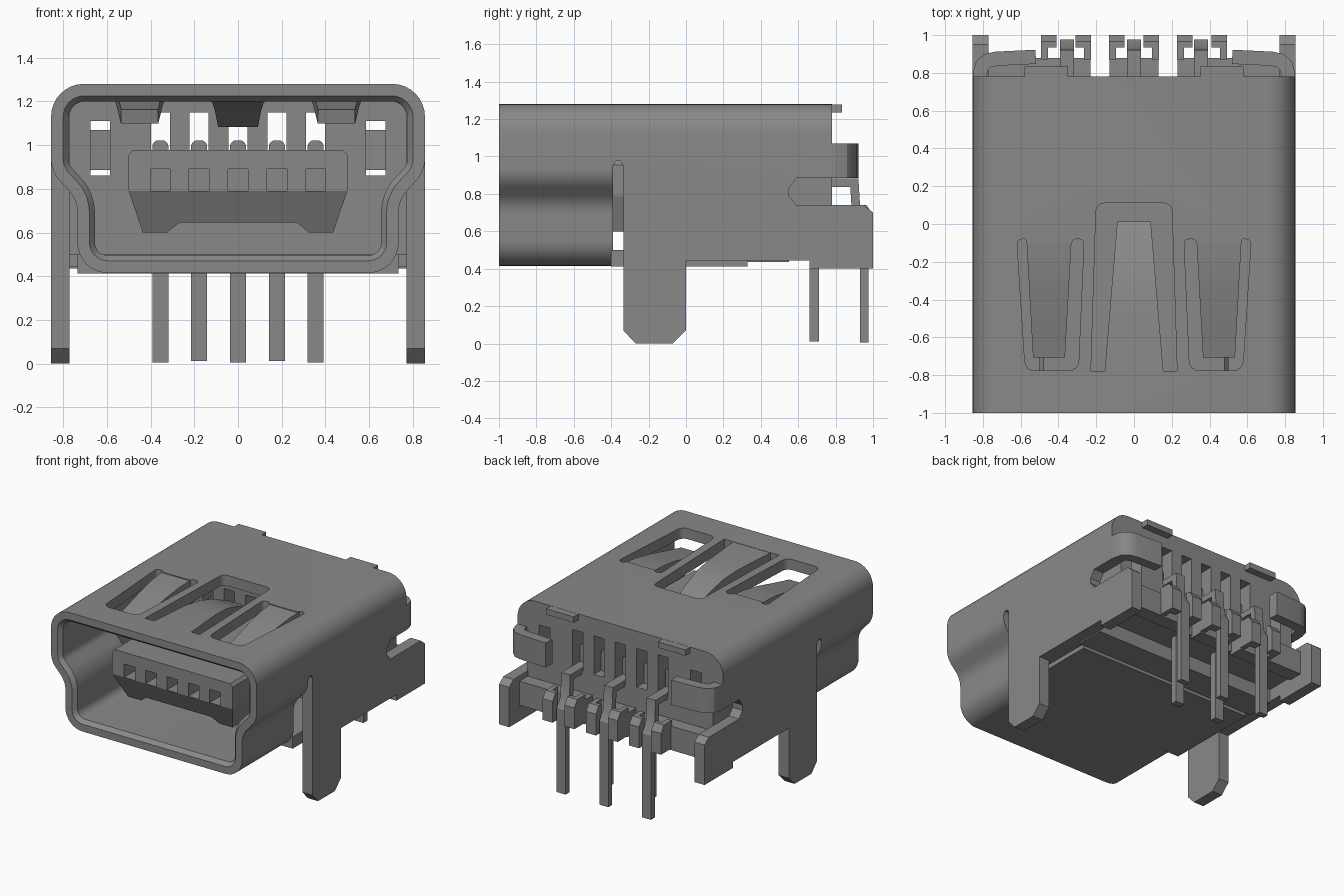
import bpy, bmesh, math
from mathutils import Vector

if "Cube" in bpy.data.objects:
    bpy.data.objects.remove(bpy.data.objects["Cube"])

GREY = (0.25, 0.25, 0.25, 1)
mat = bpy.data.materials.new("metal grey")
mat.use_nodes = True
mat.diffuse_color = GREY
mat.node_tree.nodes["Principled BSDF"].inputs["Base Color"].default_value = GREY
parts = []


def finish(name, bm):
    bmesh.ops.recalc_face_normals(bm, faces=bm.faces)
    me = bpy.data.meshes.new(name)
    bm.to_mesh(me)
    bm.free()
    me.materials.append(mat)
    ob = bpy.data.objects.new(name, me)
    bpy.context.collection.objects.link(ob)
    parts.append(ob)
    return ob


def prism(name, pts, axis, a, b, warp=None):
    """Extrude a 2D outline along an axis from a to b."""
    place = {"x": lambda p, t: (t, p[0], p[1]),
             "y": lambda p, t: (p[0], t, p[1]),
             "z": lambda p, t: (p[0], p[1], t)}[axis]
    bm = bmesh.new()
    r0 = [bm.verts.new(place(p, a)) for p in pts]
    r1 = [bm.verts.new(place(p, b)) for p in pts]
    bm.faces.new(r0)
    bm.faces.new(r1)
    for i in range(len(pts)):
        j = (i + 1) % len(pts)
        bm.faces.new((r0[i], r0[j], r1[j], r1[i]))
    if warp:
        for v in bm.verts:
            v.co = warp(v.co)
    return finish(name, bm)


def box(name, x0, x1, y0, y1, z0, z1):
    return prism(name, [(x0, y0), (x1, y0), (x1, y1), (x0, y1)], "z", z0, z1)


def mirror_pts(pts):
    return pts + [(-x, z) for x, z in reversed(pts)]


def fillet(corners, seg=8):
    """Round the corners (x, y, radius) of a closed outline."""
    out, n = [], len(corners)
    for i, (x, y, r) in enumerate(corners):
        p = Vector((x, y))
        if r == 0:
            out.append((x, y))
            continue
        u = (Vector(corners[i - 1][:2]) - p).normalized()
        w = (Vector(corners[(i + 1) % n][:2]) - p).normalized()
        half = u.angle(w) / 2
        c = p + (u + w).normalized() * r / math.sin(half)
        d0 = p + u * r / math.tan(half) - c
        d1 = p + w * r / math.tan(half) - c
        sweep = d0.angle_signed(d1)
        for k in range(seg + 1):
            t = -sweep * k / seg
            out.append((c.x + d0.x * math.cos(t) - d0.y * math.sin(t),
                        c.y + d0.x * math.sin(t) + d0.y * math.cos(t)))
    return out


def side_normals(path, closed):
    res, n = [], len(path)
    for i in range(n):
        p = Vector(path[i])
        a = Vector(path[i - 1]) if closed or i > 0 else None
        b = Vector(path[(i + 1) % n]) if closed or i < n - 1 else None
        d = [v.normalized() for v in ((p - a) if a else None, (b - p) if b else None) if v]
        m = sum(d, Vector((0, 0))).normalized()
        res.append(Vector((m.y, -m.x)) / max(0.4, m.dot(d[0])))
    return res


def offset(path, dist, closed=True):
    return [tuple(Vector(p) + n * dist for p, n in [(p, n)])[0][:]
            for p, n in zip(path, side_normals(path, closed))]


def ribbon(path, width):
    return offset(path, width / 2, False) + offset(path, -width / 2, False)[::-1]


def cut(ob, cutter, op="DIFFERENCE"):
    m = ob.modifiers.new("cut", "BOOLEAN")
    m.object, m.operation, m.solver = cutter, op, "EXACT"
    dg = bpy.context.evaluated_depsgraph_get()
    me = bpy.data.meshes.new_from_object(ob.evaluated_get(dg))
    ob.modifiers.clear()
    ob.data = me


def discard(ob):
    parts.remove(ob)
    bpy.data.objects.remove(ob)


# Front sleeve: stepped mouth outline with a chamfered lip
half = [(0.855, 1.28, .15), (0.855, 0.88, .15), (0.735, 0.75, .15), (0.735, 0.415, .14)]
outline = fillet(half + [(-x, z, r) for x, z, r in reversed(half)])
rings = [(0, -.39), (0, -1), (.055, -1), (.08, -.97), (.08, -.39)]
bm = bmesh.new()
loops = [[bm.verts.new((x, y, z)) for x, z in offset(outline, d)] for d, y in rings]
for k in range(len(loops)):
    A, B = loops[k], loops[(k + 1) % len(loops)]
    for i in range(len(A)):
        j = (i + 1) % len(A)
        bm.faces.new((A[i], A[j], B[j], B[i]))
sleeve = finish("front_sleeve", bm)

# Rear shell: arch trimmed by its side silhouette with leg and notch
arch = fillet([(-.855, -.1, 0), (-.855, 1.28, .15), (.855, 1.28, .15), (.855, -.1, 0),
               (.77, -.1, 0), (.77, 1.2, .07), (-.77, 1.2, .07), (-.77, -.1, 0)])
shell = prism("rear_shell", arch, "y", -.39, 1.05)
trim = prism("trim", [(-.39, 1.4), (-.39, .95), (-.375, .975), (-.35, .975), (-.335, .95),
                      (-.335, .07), (-.27, 0), (-.07, 0), (0, .07), (0, .445), (.66, .445),
                      (.66, .4), (1, .4), (1, .7), (.95, .74), (.59, .74), (.55, .79),
                      (.55, .83), (.59, .885), (.78, .885), (.78, 1.4)], "x", -1, 1)
cut(shell, trim, "INTERSECT")
discard(trim)

# Windows in the roof
side_win = [(.265, -.08, .025), (.32, -.08, .02), (.33, -.1, 0), (.565, -.1, 0), (.57, -.08, .01),
            (.62, -.08, .025), (.575, -.775, .05), (.295, -.775, .05)]
mid_win = [(-.2, .11, .04), (.2, .11, .04), (.228, -.78, 0), (-.228, -.78, 0)]
for pts in (side_win, [(-x, y, r) for x, y, r in reversed(side_win)], mid_win):
    c = prism("window_cutter", fillet(pts, 4), "z", 1.1, 1.4)
    cut(sleeve, c)
    cut(shell, c)
    discard(c)

# Spring tongues bent down into the windows
def taper(cx, y0, w0, y1, w1):
    def f(co):
        t = (co.y - y0) / (y1 - y0)
        return Vector((cx + co.x * (w0 + (w1 - w0) * t), co.y, co.z))
    return f

prism("middle_spring", ribbon([(-.8, 1.243), (-.45, 1.24), (-.3, 1.225), (-.15, 1.18), (0, 1.115)], .07),
      "x", -1, 1, taper(0, -.8, .157, 0, .09))
for s in (-1, 1):
    prism("side_spring", ribbon([(-.07, 1.243), (-.2, 1.235), (-.35, 1.21), (-.52, 1.17), (-.7, 1.13)], .065),
          "x", -1, 1, taper(.45 * s, -.07, .12, -.7, .085))
    # Roof lugs and clamps wrapping round the back corners
    a, b = sorted((.35 * s, .58 * s))
    box("roof_lug", a, b, .77, .835, 1.235, 1.279)
    clamp = [(.815, .72), (.815, .80), (.803, .84), (.775, .865), (.73, .875), (.52, .885)]
    prism("corner_clamp", [(x * s, y) for x, y in ribbon(clamp, .075)], "z", .885, 1.07)

# Contact tongue with five recesses
pins = (-.355, -.178, 0, .178, .355)
tongue = prism("tongue_upper", mirror_pts([(.48, .978), (.5, .955), (.5, .79)]), "y", -.78, .2)
for x in pins:
    c = box("recess_cutter", x - .045, x + .045, -.9, -.55, .70, .89)
    cut(tongue, c)
    discard(c)
prism("tongue_lower", mirror_pts([(.5, .79), (.435, .6), (.325, .6), (.27, .645)]), "y", -.78, .2,
      lambda co: Vector((co.x, co.y + (.79 - co.z) * .5 if co.y < 0 else co.y, co.z)))

# Housing: floor, rear block and slotted back wall
box("floor_plate", -.735, .735, -.4, .33, .412, .5)
box("floor_sides", -.772, .772, -.2, .33, .445, .5)
box("floor_step", -.772, .772, .33, .55, .435, .52)
box("rear_block_front", -.772, .772, .15, .55, .445, .86)
box("rear_block_back", -.772, .772, .55, .78, .54, .86)
box("rear_wall_top", -.772, .772, .15, .78, 1.15, 1.21)
edges = [-.772, -.675, -.585] + [v for x in pins for v in (x - .043, x + .043)] + [.585, .675, .772]
for i in range(0, len(edges), 2):
    box("rear_wall_rib", edges[i], edges[i + 1], .15, .78, .85, 1.16)
for s in (-1, 1):
    a, b = sorted((.59 * s, .67 * s))
    box("window_header", a - .01, b + .01, .15, .78, 1.11, 1.16)
    a, b = sorted((.23 * s, .772 * s))
    box("back_ledge", a, b, .77, .88, .52, .7)
box("back_ledge_middle", -.13, .13, .77, .88, .52, .7)

# Hooked guides either side of each rear pin
hook = [(.87, .53), (1, .53), (1, .69), (.965, .74), (.87, .74)]
for cx in (-.36, 0, .36):
    for s in (-1, 1):
        a, b = sorted((cx + .095 * s, cx + .132 * s))
        prism("guide_arm", hook, "x", a, b)
        a, b = sorted((cx + .05 * s, cx + .1 * s))
        prism("guide_lip", [(max(y, .935), z) for y, z in hook], "x", a, b)

# Contact pins: three bent rear ones, two straight ones in front of them
for i, x in enumerate(pins):
    w = .037
    tip = fillet([(x - w, .8, 0), (x - w, 1.022, .03), (x + w, 1.022, .03), (x + w, .8, 0)], 4)
    prism("contact_root", tip, "y", .2, .7)
    if i % 2 == 0:
        prism("rear_pin", ribbon([(.6, .86), (.9, .86), (.91, .7), (.953, .63), (.953, .005)], .046),
              "x", x - w, x + w)
    else:
        box("front_pin", x - w, x + w, .66, .71, .012, .6)

bpy.ops.object.select_all(action="DESELECT")
for ob in parts:
    ob.select_set(True)
bpy.context.view_layer.objects.active = parts[0]
bpy.ops.object.shade_smooth_by_angle(angle=math.radians(30))
